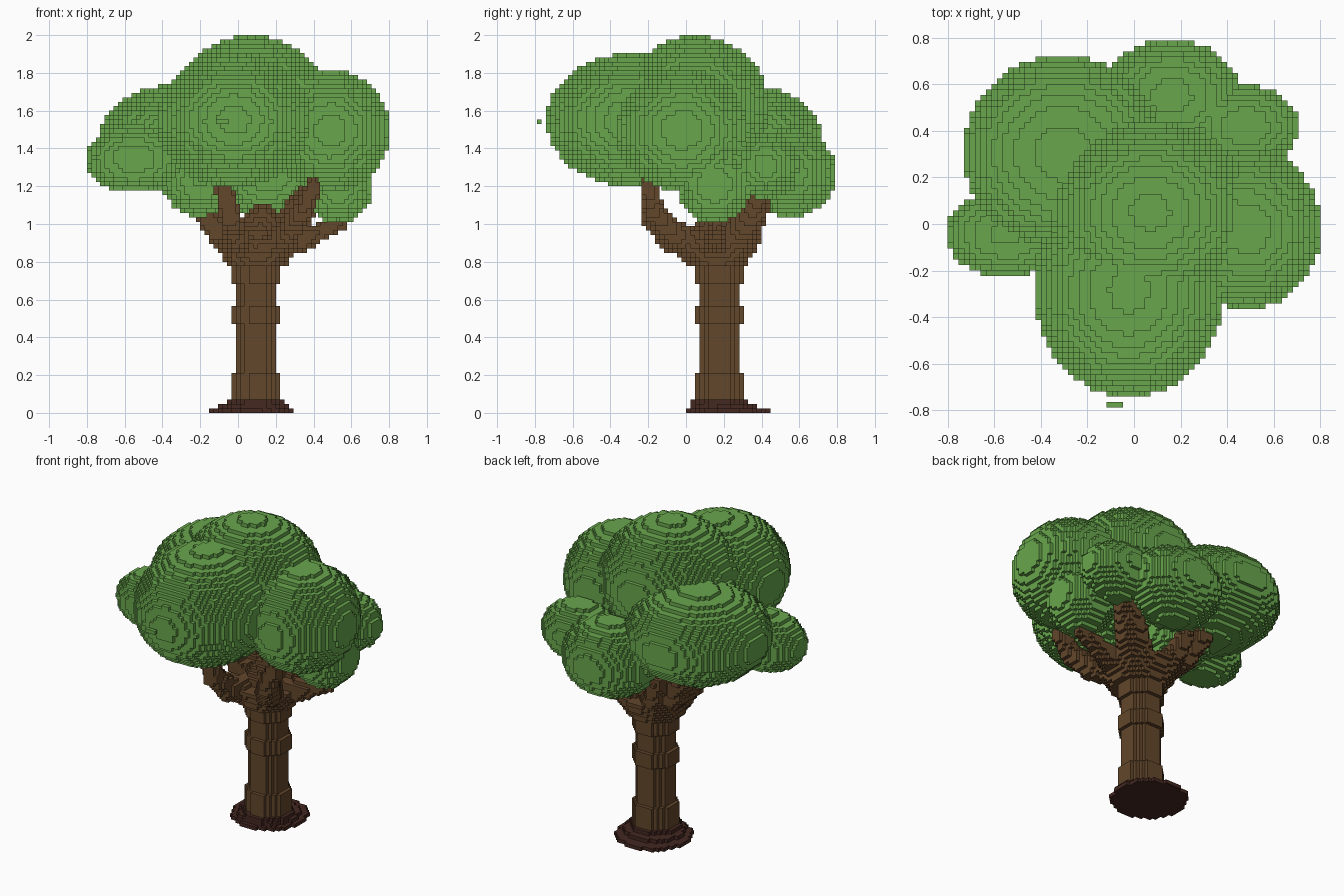
import bpy, bmesh, math
from mathutils import Vector

cube = bpy.data.objects.get("Cube")
if cube:
    bpy.data.objects.remove(cube, do_unlink=True)

V = 2 / 85                                   # block size
ORIGIN = Vector((-34 * V, -33.5 * V, 0))     # corner of the leaf block grid
BARK_SHIFT = Vector((V / 2, V / 2, 0))       # the wood sits half a block off


def material(name, rgb):
    m = bpy.data.materials.new(name)
    m.use_nodes = True
    m.diffuse_color = (*rgb, 1)
    bsdf = m.node_tree.nodes["Principled BSDF"]
    bsdf.inputs["Base Color"].default_value = (*rgb, 1)
    bsdf.inputs["Roughness"].default_value = 0.9
    return m


def ellipsoid(centre, radii):
    """Grid cells whose centres lie in an ellipsoid."""
    c = Vector(centre) - ORIGIN
    spans = [range(math.floor((c[i] - radii[i]) / V), math.ceil((c[i] + radii[i]) / V) + 1)
             for i in range(3)]
    return {(i, j, k) for i in spans[0] for j in spans[1] for k in spans[2] if k >= 0 and
            sum((((n + 0.5) * V - c[a]) / radii[a]) ** 2 for a, n in enumerate((i, j, k))) <= 1}


def disc(x, y, z0, z1, r0, r1):
    """Grid cells in an upright round section whose radius runs from r0 to r1."""
    cells = set()
    k0, k1 = round(z0 / V), round(z1 / V)
    for k in range(k0, k1):
        r = r0 + (r1 - r0) * (k - k0) / max(1, k1 - k0 - 1)
        for i in range(68):
            for j in range(67):
                px, py = ORIGIN.x + (i + 0.5) * V, ORIGIN.y + (j + 0.5) * V
                if math.hypot(px - x, py - y) <= r:
                    cells.add((i, j, k))
    return cells


def limb(points, r0, r1):
    """Grid cells along a tapering bent path."""
    cells = set()
    pts = [Vector(p) for p in points]
    n = len(pts) - 1
    for s in range(n):
        for t in range(13):
            f = t / 12
            r = r0 + (r1 - r0) * (s + f) / n
            cells |= ellipsoid(pts[s].lerp(pts[s + 1], f), (r, r, r))
    return cells


# Each face: outward step and its four corners, counter-clockwise from outside
SIDES = []
for axis in range(3):
    u, w = (axis + 1) % 3, (axis + 2) % 3
    for sign in (0, 1):
        ring = []
        for a, b in ((0, 0), (1, 0), (1, 1), (0, 1)):
            corner = [0, 0, 0]
            corner[axis], corner[u], corner[w] = sign, a, b
            ring.append(corner)
        step = [0, 0, 0]
        step[axis] = 2 * sign - 1
        SIDES.append((step, ring if sign else ring[::-1]))


def build(name, cells, solid, mat, shift=Vector()):
    """Turn cells into a block mesh, keeping only faces open to the air."""
    bm = bmesh.new()
    verts = {}
    for cell in sorted(cells):
        for step, ring in SIDES:
            if tuple(c + s for c, s in zip(cell, step)) in solid:
                continue
            face = []
            for corner in ring:
                key = tuple(c + o for c, o in zip(cell, corner))
                if key not in verts:
                    verts[key] = bm.verts.new(ORIGIN + shift + Vector(key) * V)
                face.append(verts[key])
            bm.faces.new(face)
    mesh = bpy.data.meshes.new(name)
    bm.to_mesh(mesh)
    bm.free()
    mesh.materials.append(mat)
    bpy.context.collection.objects.link(bpy.data.objects.new(name, mesh))


# Stepped foot of the tree
foot = (disc(0.059, 0.212, 0, V, 0.222, 0.222)
        | disc(0.07, 0.19, V, 2 * V, 0.18, 0.18)
        | disc(0.082, 0.165, 2 * V, 3 * V, 0.15, 0.15))

# Trunk with thicker bands, flaring into the crown
TX, TY = 0.0824, 0.165
trunk = disc(TX, TY, 3 * V, 0.80, 0.108, 0.108)
for z0, z1 in ((3 * V, 0.21), (0.47, 0.565), (0.68, 0.78)):
    trunk |= disc(TX, TY, z0, z1, 0.127, 0.127)
trunk |= disc(0.09, 0.15, 0.775, 0.92, 0.165, 0.235)

# Branches: path, start radius, end radius
BRANCHES = [
    ([(0.04, 0.08, 0.88), (-0.02, -0.08, 0.91), (-0.05, -0.20, 1.03), (-0.10, -0.21, 1.24)], 0.08, 0.045),
    ([(0.15, 0.15, 0.87), (0.33, 0.14, 0.92), (0.53, 0.15, 1.00)], 0.09, 0.035),
    ([(0.15, 0.08, 0.88), (0.25, -0.07, 0.95), (0.32, -0.18, 1.06), (0.39, -0.21, 1.20)], 0.08, 0.045),
    ([(0.03, 0.18, 0.87), (-0.10, 0.16, 0.93), (-0.20, 0.15, 1.05)], 0.08, 0.045),
    ([(0.06, 0.24, 0.88), (-0.03, 0.33, 0.96), (-0.08, 0.38, 1.10)], 0.08, 0.045),
    ([(0.01, 0.20, 0.89), (-0.14, 0.28, 1.00), (-0.26, 0.34, 1.20)], 0.08, 0.06),
    ([(0.15, 0.20, 0.89), (0.27, 0.31, 1.00), (0.36, 0.37, 1.15)], 0.11, 0.075),
    ([(0.09, 0.15, 0.90), (0.12, 0.15, 1.04)], 0.14, 0.07),
]
branches = set()
for path, r0, r1 in BRANCHES:
    branches |= limb(path, r0, r1)
branches -= trunk
wood = foot | trunk | branches

# Rounded leaf clumps: centre, radii
CLUMPS = [
    ((0.07, 0.05, 1.62), (0.42, 0.39, 0.376)),     # top
    ((-0.022, -0.285, 1.55), (0.408, 0.455, 0.352)),  # front
    ((-0.305, 0.305, 1.458), (0.43, 0.418, 0.283)),  # back, -x side
    ((0.16, 0.55, 1.27), (0.295, 0.243, 0.235)),   # back
    ((0.475, 0.42, 1.31), (0.235, 0.175, 0.18)),   # back, +x side
    ((0.485, -0.02, 1.495), (0.32, 0.345, 0.322)),  # +x side
    ((0.53, 0.15, 1.21), (0.185, 0.20, 0.205)),    # low, +x side
    ((-0.55, -0.04, 1.345), (0.255, 0.19, 0.18)),  # -x side
    ((-0.20, 0.15, 1.22), (0.20, 0.20, 0.18)),     # low, -x side
]
leaves = set()
for centre, radii in CLUMPS:
    leaves |= ellipsoid(centre, radii)

# Loose leaf floating ahead of the front clump
loose = {(i, 0, 65) for i in range(29, 32)}

green = material("leaf green", (0.138, 0.385, 0.073))
bark = material("bark brown", (0.125, 0.063, 0.024))
dark = material("dark root brown", (0.058, 0.021, 0.015))

build("trunk_foot", foot, wood, dark, BARK_SHIFT)
build("trunk", trunk, wood, bark, BARK_SHIFT)
build("branches", branches, wood, bark, BARK_SHIFT)
build("leaf_canopy", leaves, leaves, green)
build("loose_leaf", loose, loose, green)
